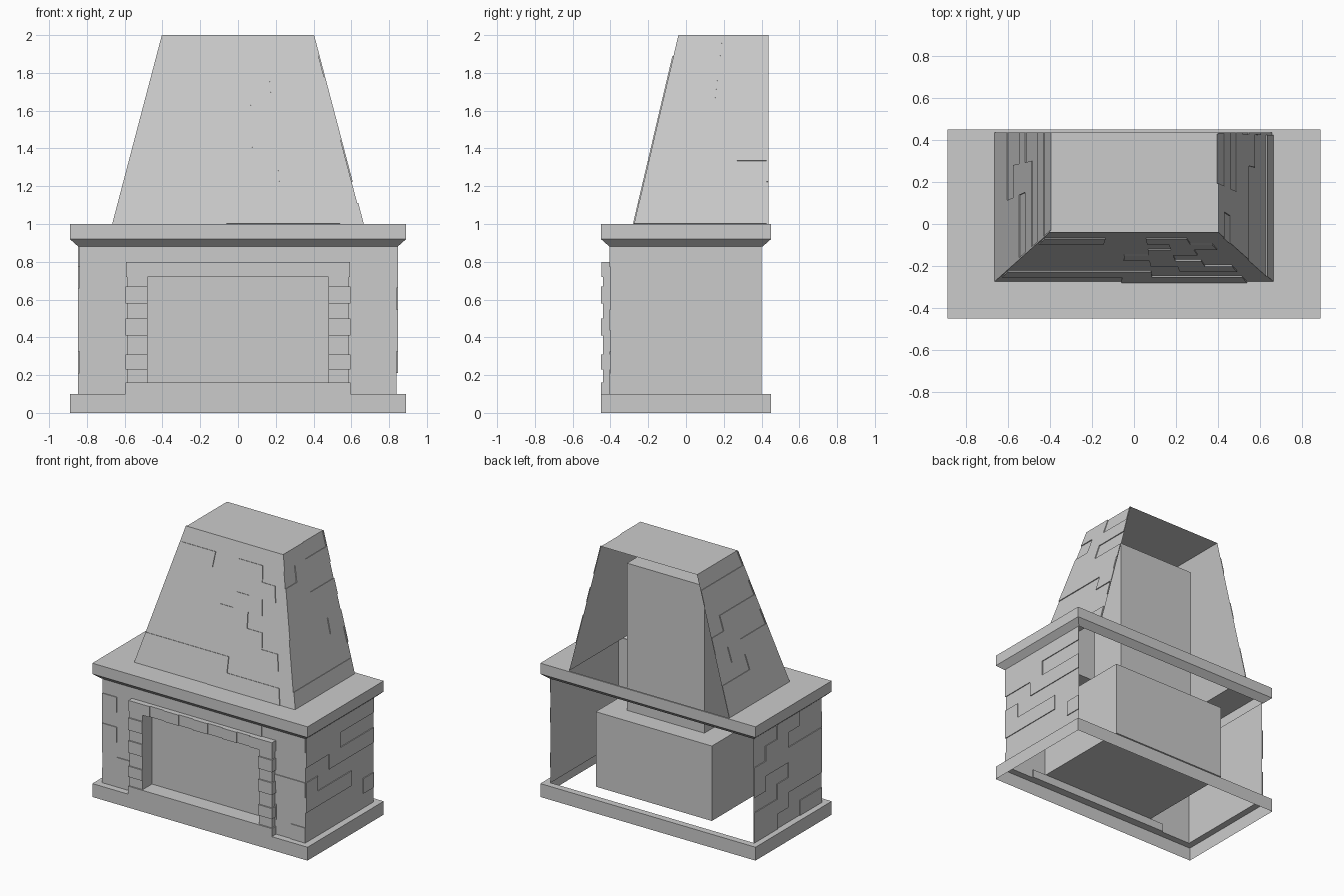
import bpy, random
from mathutils import Vector

if "Cube" in bpy.data.objects:
    bpy.data.objects.remove(bpy.data.objects["Cube"])

random.seed(4)


def make(name, verts, faces):
    me = bpy.data.meshes.new(name)
    me.from_pydata([tuple(v) for v in verts], [], faces)
    me.update()
    ob = bpy.data.objects.new(name, me)
    bpy.context.collection.objects.link(ob)
    return ob


def add_box(verts, faces, x0, x1, y0, y1, z0, z1):
    n = len(verts)
    verts += [(x, y, z) for z in (z0, z1)
              for x, y in ((x0, y0), (x1, y0), (x1, y1), (x0, y1))]
    for f in ((3, 2, 1, 0), (4, 5, 6, 7), (0, 1, 5, 4), (1, 2, 6, 5), (2, 3, 7, 6), (3, 0, 4, 7)):
        faces.append([n + i for i in f])


def box(name, *b):
    v, f = [], []
    add_box(v, f, *b)
    return make(name, v, f)


def loop_shell(name, loops):
    """Skin of rectangles stacked outwards/upwards: (x0, x1, y0, y1, z)."""
    v, f = [], []
    for x0, x1, y0, y1, z in loops:
        v += [(x0, y0, z), (x1, y0, z), (x1, y1, z), (x0, y1, z)]
    for k in range(len(loops) - 1):
        for i in range(4):
            j = (i + 1) % 4
            f.append([4 * k + i, 4 * k + j, 4 * k + 4 + j, 4 * k + 4 + i])
    return make(name, v, f)


def brick_panel(name, a, b, c, d, rows, width, lift=0.006):
    """Thin wall a-b (bottom) to d-c (top) with randomly raised bricks in running bond."""
    a, b, c, d = map(Vector, (a, b, c, d))
    normal = (b - a).cross(d - a).normalized() * lift

    def p(u, t):
        return a.lerp(b, u).lerp(d.lerp(c, u), t)
    v, f = [a, b, c, d], [[0, 1, 2, 3]]
    step = width / (b - a).length
    for r in range(rows):
        u = -step * 0.5 * (r % 2)
        while u < 0.999:
            u0, u1 = max(u, 0), min(u + step, 1)
            u += step
            if random.random() < 0.5 or u1 - u0 < 0.01:
                continue
            q = [p(u0, r / rows), p(u1, r / rows), p(u1, (r + 1) / rows), p(u0, (r + 1) / rows)]
            n = len(v)
            v += q + [w + normal for w in q]
            f.append([n + 4, n + 5, n + 6, n + 7])
            for i in range(4):
                j = (i + 1) % 4
                f.append([n + i, n + j, n + 4 + j, n + 4 + i])
    return make(name, v, f)


# Base plinth and mantel shelf: open shells
loop_shell("base_plinth", [(-.89, .89, -.45, .45, 0), (-.89, .89, -.45, .45, .10),
                           (-.84, .84, -.40, .40, .10)])
loop_shell("mantel_shelf", [(-.845, .845, -.405, .405, .88), (-.89, .89, -.45, .45, .92),
                            (-.89, .89, -.45, .45, 1.0), (-.66, .66, -.275, .437, 1.0)])

# Body walls, open at the back
X, Y, B, T = .84, .40, .10, .885
brick_panel("right_wall", (X, -Y, B), (X, Y, B), (X, Y, T), (X, -Y, T), 7, .27)
brick_panel("left_wall", (-X, Y, B), (-X, -Y, B), (-X, -Y, T), (-X, Y, T), 7, .27)
for name, x0, x1, z0, z1, rows in (("front_wall_left", -X, -.48, B, T, 7),
                                   ("front_wall_right", .48, X, B, T, 7),
                                   ("front_wall_top", -.48, .48, .72, T, 1)):
    brick_panel(name, (x0, -Y, z0), (x1, -Y, z0), (x1, -Y, z1), (x0, -Y, z1), rows, .24)

# Stone surround: sill, jamb stones and lintel
box("hearth_sill", -.595, .595, -.45, -.39, .10, .16)
v, f = [], []
levels = [.16, .23, .31, .41, .50, .58, .67, .72]
for k, (z0, z1) in enumerate(zip(levels, levels[1:])):
    out, front = (.595, -.45) if k % 2 else (.588, -.44)
    add_box(v, f, .48, out, front, -.40, z0, z1)
    add_box(v, f, -out, -.48, front, -.40, z0, z1)
make("jamb_stones", v, f)
v, f = [], []
joints = [-.593, -.42, -.30, -.18, -.06, .06, .18, .30, .41, .593]
for k, (x0, x1) in enumerate(zip(joints, joints[1:])):
    add_box(v, f, x0, x1, -.44 if k % 2 else -.447, -.40, .72, .80)
make("lintel_stones", v, f)

# Firebox with a recessed front panel, and the flue above it
firebox = [(-.48, -.40, .16), (.48, -.40, .16), (.48, -.40, .72), (-.48, -.40, .72),
           (-.48, .38, .16), (.48, .38, .16), (.48, .38, .72), (-.48, .38, .72)]
make("firebox", firebox, [[0, 4, 5, 1], [1, 5, 6, 2], [2, 6, 7, 3], [3, 7, 4, 0], [4, 7, 6, 5]])
make("fire_door", [(-.48, -.33, .16), (.48, -.33, .16), (.48, -.33, .72), (-.48, -.33, .72)],
     [[0, 1, 2, 3]])
box("flue", -.32, .32, -.05, .24, .72, 1.82)

# Tapered hood, open at the back and capped on top
bx, by, tx, ty, yb = .66, -.275, .397, -.04, .437
brick_panel("hood_front", (-bx, by, 1), (bx, by, 1), (tx, ty, 2), (-tx, ty, 2), 9, .3)
brick_panel("hood_right", (bx, by, 1), (bx, yb, 1), (tx, yb, 2), (tx, ty, 2), 9, .35)
brick_panel("hood_left", (-bx, yb, 1), (-bx, by, 1), (-tx, ty, 2), (-tx, yb, 2), 9, .35)
make("hood_cap", [(-tx, ty, 2), (tx, ty, 2), (tx, yb, 2), (-tx, yb, 2)], [[0, 1, 2, 3]])
